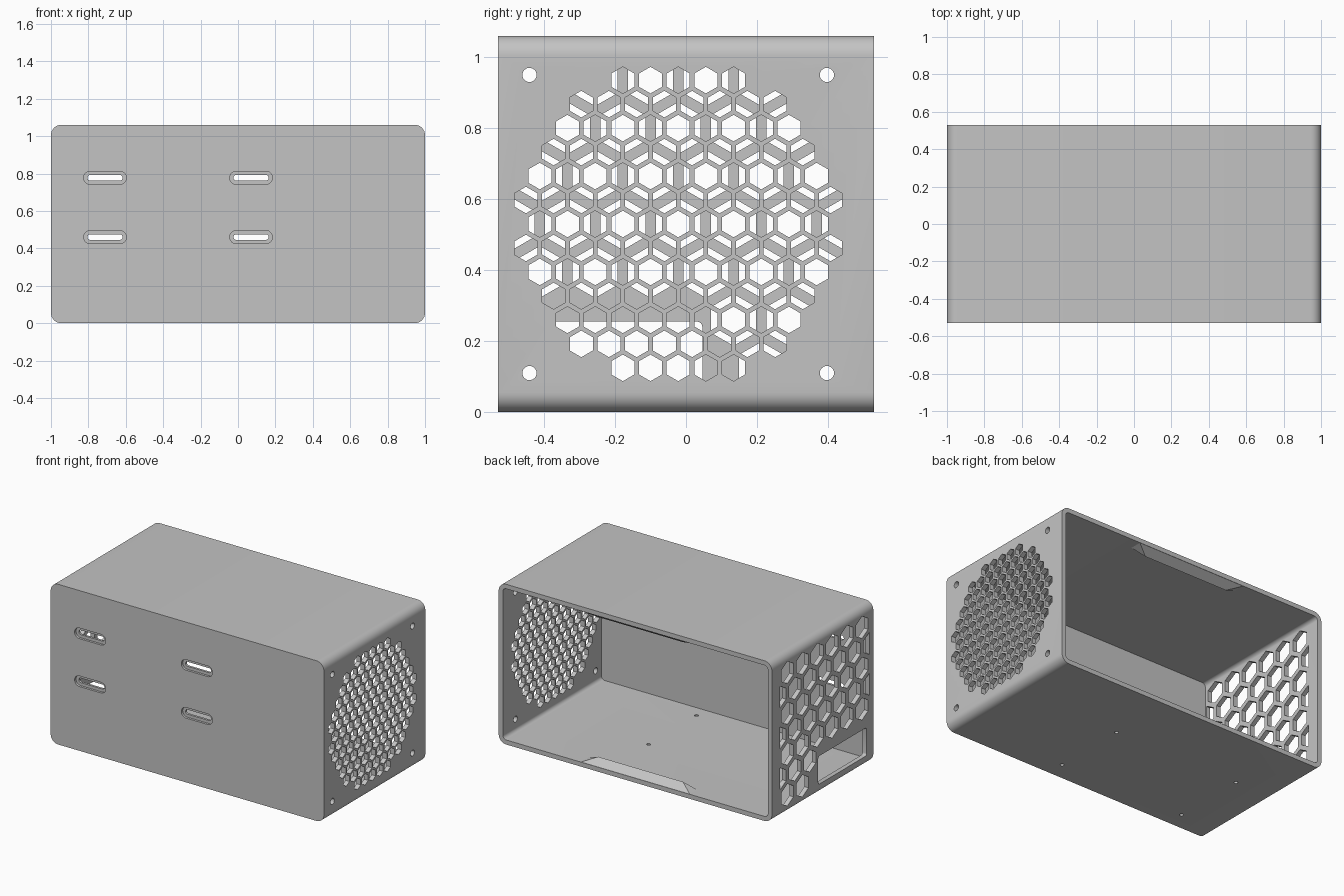
import bpy, bmesh, math

cube = bpy.data.objects.get("Cube")
if cube:
    bpy.data.objects.remove(cube, do_unlink=True)

HEIGHT, HALF_Y, WALL, CORNER = 1.06, 0.53, 0.03, 0.055
MID_Z, GRID_Y = HEIGHT / 2, -0.022

grey = bpy.data.materials.new("light_grey")
grey.use_nodes = True
grey.diffuse_color = (0.55, 0.55, 0.55, 1)
grey.node_tree.nodes["Principled BSDF"].inputs["Base Color"].default_value = (0.55, 0.55, 0.55, 1)


def rounded(u, v, w, h, r, steps=8):
    """Rounded rectangle outline around (u, v)."""
    pts = []
    for i, (su, sv) in enumerate(((1, 1), (-1, 1), (-1, -1), (1, -1))):
        for s in range(steps + 1):
            a = math.pi / 2 * (i + s / steps)
            pts.append((u + su * (w / 2 - r) + r * math.cos(a),
                        v + sv * (h / 2 - r) + r * math.sin(a)))
    return pts


def polygon(u, v, r, sides):
    """Regular outline with a point at the top."""
    step = 2 * math.pi / sides
    return [(u + r * math.sin(i * step), v + r * math.cos(i * step)) for i in range(sides)]


def clip(pts, limit, sign):
    """Keep the part of a convex outline where sign * u <= sign * limit."""
    out = []
    for p, q in zip(pts, pts[1:] + pts[:1]):
        p_in, q_in = sign * p[0] <= sign * limit, sign * q[0] <= sign * limit
        if p_in:
            out.append(p)
        if p_in != q_in:
            t = (limit - p[0]) / (q[0] - p[0])
            out.append((limit, p[1] + t * (q[1] - p[1])))
    return out


def prism(bm, pts, axis, a, b):
    """Extrude an outline along an axis from a to b."""
    def place(p, d):
        co = list(p)
        co.insert(axis, d)
        return co
    low = [bm.verts.new(place(p, a)) for p in pts]
    high = [bm.verts.new(place(p, b)) for p in pts]
    bm.faces.new(low)
    bm.faces.new(high)
    for i in range(len(pts)):
        j = (i + 1) % len(pts)
        bm.faces.new((low[i], low[j], high[j], high[i]))


def make(name, bm):
    bmesh.ops.recalc_face_normals(bm, faces=bm.faces)
    mesh = bpy.data.meshes.new(name)
    bm.to_mesh(mesh)
    bm.free()
    mesh.materials.append(grey)
    obj = bpy.data.objects.new(name, mesh)
    bpy.context.collection.objects.link(obj)
    return obj


def cut(target, bm):
    """Subtract the cutter mesh and remove it."""
    cutter = make("cutter", bm)
    cutter.hide_render = True
    mod = target.modifiers.new("cut", 'BOOLEAN')
    mod.operation, mod.solver, mod.object = 'DIFFERENCE', 'EXACT', cutter
    bpy.context.view_layer.objects.active = target
    bpy.ops.object.modifier_apply(modifier=mod.name)
    bpy.data.objects.remove(cutter, do_unlink=True)


# Outer case, open at the back
bm = bmesh.new()
prism(bm, rounded(0, MID_Z, 2, HEIGHT, CORNER), 1, -HALF_Y, HALF_Y)
case = make("case", bm)
bm = bmesh.new()
prism(bm, rounded(0, MID_Z, 2 - 2 * WALL, HEIGHT - 2 * WALL, CORNER - WALL), 1, -HALF_Y + WALL, 1)
cut(case, bm)

# Shallow pockets around the front slots
SLOTS = [(x, z) for x in (-0.711, 0.07) for z in (0.46, 0.777)]
bm = bmesh.new()
for x, z in SLOTS:
    prism(bm, rounded(x, z, 0.228, 0.07, 0.0349), 1, -0.6, -HALF_Y + WALL / 2)
cut(case, bm)

bm = bmesh.new()
# Through slots in the front
for x, z in SLOTS:
    prism(bm, rounded(x, z, 0.188, 0.03, 0.0149), 1, -0.6, -0.45)

# Round fan grille and its screw holes
PITCH = 0.078
for row in range(-6, 7):
    for k in range(-7, 8):
        y = (k + 0.5 * (row % 2)) * PITCH
        z = row * PITCH * math.sqrt(3) / 2
        if math.hypot(y, z) < 0.45:
            prism(bm, polygon(GRID_Y + y, MID_Z + z, 0.0375, 6), 0, 0.9, 1.1)
for sy in (-1, 1):
    for sz in (-1, 1):
        prism(bm, polygon(GRID_Y + sy * 0.419, MID_Z + sz * 0.42, 0.02, 24), 0, 0.9, 1.1)

# Coarse vent grid on the opposite side, leaving a solid frame for the socket
for row in range(-3, 4):
    for k in range(-4, 5):
        y = GRID_Y + (k + 0.5 * (row % 2)) * 2 * PITCH
        z = MID_Z + row * PITCH * math.sqrt(3)
        if y < 0.1 and z < 0.3:
            continue
        outline = clip(polygon(y, z, 0.073, 6), GRID_Y + 0.47, 1)
        outline = clip(outline, GRID_Y - 0.47, -1) if outline else []
        if len(outline) > 2:
            prism(bm, outline, 0, -1.1, -0.9)

# Socket opening
prism(bm, rounded(-0.207, 0.162, 0.506, 0.186, 0.015, 4), 0, -1.1, -0.9)

# Board mounting holes in the floor
for x in (-0.71, 0.21):
    for y in (-0.41, 0.09):
        prism(bm, polygon(x, y, 0.012, 16), 2, -0.1, 0.1)
cut(case, bm)

# Snap ridges inside the back rim
for name, base, up in (("bottom_snap_ridge", WALL, 1), ("top_snap_ridge", HEIGHT - WALL, -1)):
    bm = bmesh.new()
    ends = []
    for side in (-1, 1):
        ends.append([bm.verts.new((side * x, HALF_Y - d, base + up * h))
                     for x, d, h in ((0.4, 0, -0.001), (0.4, 0.08, -0.001), (0.31, 0.055, 0.038))])
    left, right = ends
    bm.faces.new(left)
    bm.faces.new(right)
    for i in range(3):
        j = (i + 1) % 3
        bm.faces.new((left[i], left[j], right[j], right[i]))
    make(name, bm)

# Smooth the rounded corners, keep the edges crisp
bpy.ops.object.select_all(action='DESELECT')
case.select_set(True)
bpy.context.view_layer.objects.active = case
bpy.ops.object.shade_smooth_by_angle(angle=math.radians(30))
